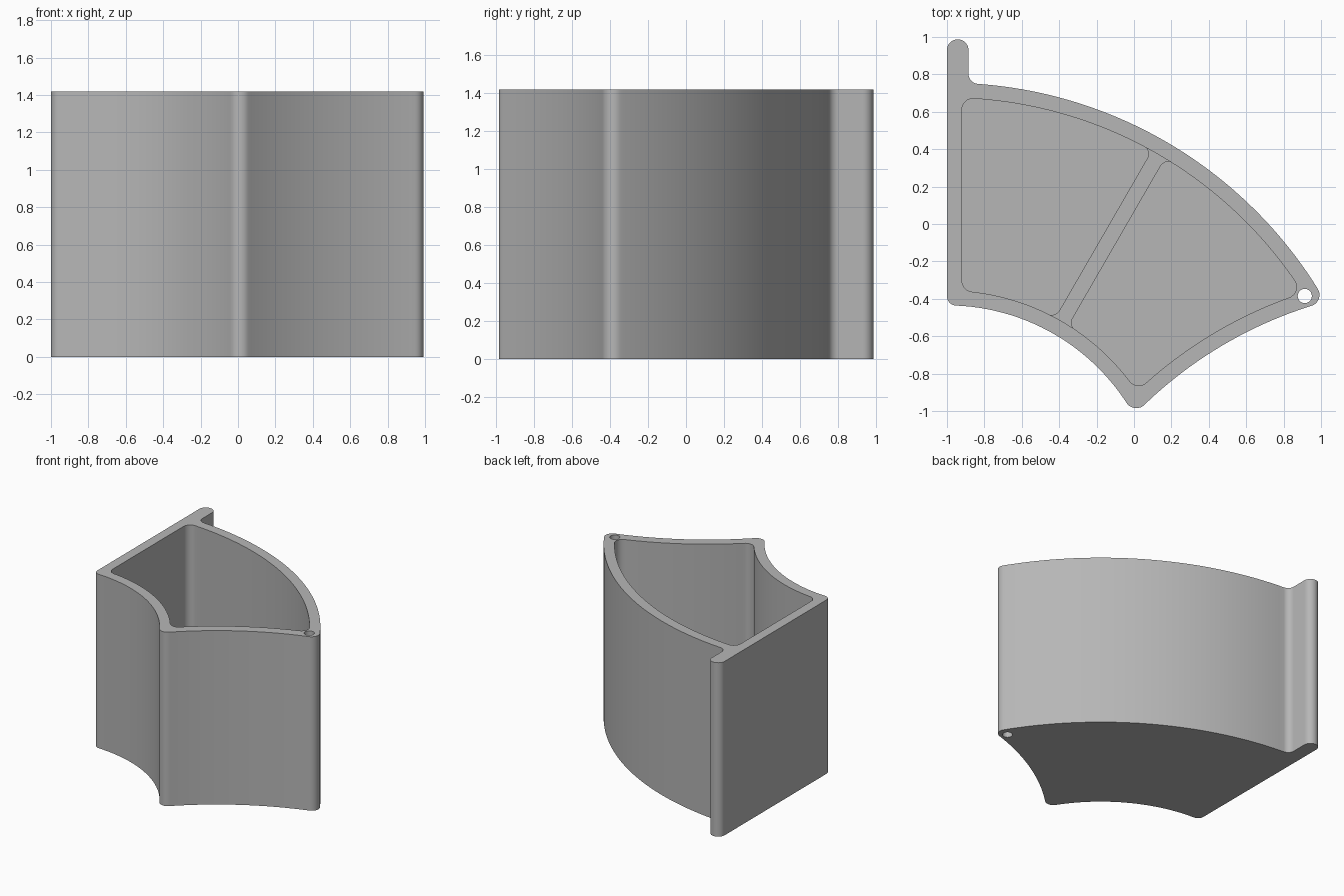
import bpy, bmesh
from math import atan2, cos, sin, pi, sqrt
from mathutils import Vector

if "Cube" in bpy.data.objects:
    bpy.data.objects.remove(bpy.data.objects["Cube"])

HEIGHT, FLOOR, DIVIDER_TOP, WALL = 1.42, 0.08, 0.7, 0.08
HUB = Vector((-1, -1.58))            # shared centre of the two main arcs
R_OUT, R_IN = 2.335, 1.145


def V(x, y):
    return Vector((x, y))


def arc(c, p, q, n):
    a, b = (atan2(v.y - c.y, v.x - c.x) for v in (p, q))
    turn = (b - a + pi) % (2 * pi) - pi
    r = (p - c).length
    pts = [c + r * V(cos(a + turn * i / n), sin(a + turn * i / n)) for i in range(n + 1)]
    pts[0], pts[-1] = p.copy(), q.copy()
    return pts


def at_x(r, x):
    return V(x, HUB.y + sqrt(r * r - (x - HUB.x) ** 2))


def circles_meet(r1, c2, r2, side):
    d = c2 - HUB
    k = (r1 * r1 - r2 * r2 + d.length_squared) / (2 * d.length)
    u = d.normalized()
    return HUB + u * k + V(-u.y, u.x) * side * sqrt(r1 * r1 - k * k)


def trim(poly, dist):
    poly = list(poly)
    while len(poly) > 2 and (poly[1] - poly[0]).length <= dist:
        dist -= (poly[1] - poly[0]).length
        poly.pop(0)
    poly[0] = poly[0] + (poly[1] - poly[0]).normalized() * dist
    return poly


def rounded(edges, radii, steps=8):
    """Closed outline from edge polylines; radii[i] rounds the end of edge i."""
    edges = [list(e) for e in edges]
    bends = []
    for i, r in enumerate(radii):
        j = (i + 1) % len(edges)
        corner = edges[j][0].copy()
        half = (edges[i][-2] - corner).angle(edges[j][1] - corner) / 2
        cut = r * cos(half) / sin(half)
        edges[i] = trim(edges[i][::-1], cut)[::-1]
        edges[j] = trim(edges[j], cut)
        bends.append((corner, sin(half), r))
    out = []
    for i, (corner, w, r) in enumerate(bends):
        out += edges[i]
        if r > 0:
            a, b = edges[i][-1], edges[(i + 1) % len(edges)][0]
            for k in range(1, steps):
                t = k / steps
                f, g, h = (1 - t) ** 2, 2 * w * t * (1 - t), t * t
                out.append((a * f + corner * g + b * h) / (f + g + h))
    clean = []
    for p in out:
        if not clean or (p - clean[-1]).length > 1e-4:
            clean.append(p)
    if (clean[0] - clean[-1]).length < 1e-4:
        clean.pop()
    return clean


def loop(bm, pts, z):
    vs = [bm.verts.new((p.x, p.y, z)) for p in pts]
    es = [bm.edges.new((v, vs[(i + 1) % len(vs)])) for i, v in enumerate(vs)]
    return vs, es


def sides(bm, low, high):
    for i in range(len(low[0])):
        j = (i + 1) % len(low[0])
        bm.faces.new((low[0][i], low[0][j], high[0][j], high[0][i]))


def cap(bm, *loops):
    bmesh.ops.triangle_fill(bm, use_beauty=True, edges=[e for l in loops for e in l[1]])


def finish(bm, name):
    bmesh.ops.recalc_face_normals(bm, faces=bm.faces)
    mesh = bpy.data.meshes.new(name)
    bm.to_mesh(mesh)
    bm.free()
    obj = bpy.data.objects.new(name, mesh)
    bpy.context.collection.objects.link(obj)
    mesh.materials.append(grey)
    bpy.ops.object.select_all(action='DESELECT')
    obj.select_set(True)
    bpy.context.view_layer.objects.active = obj
    bpy.ops.object.shade_smooth_by_angle(angle=0.5)


grey = bpy.data.materials.new("plain grey")
grey.use_nodes = True
grey.diffuse_color = (0.47, 0.47, 0.47, 1)
grey.node_tree.nodes["Principled BSDF"].inputs["Base Color"].default_value = (0.47, 0.47, 0.47, 1)

# Third, shallow concave side
low_tip, side_tip = at_x(R_IN, 0), V(1.025, -0.415)
chord, sag = side_tip - low_tip, 0.08
R_SIDE = (chord.length_squared / 4 + sag * sag) / (2 * sag)
normal = V(-chord.y, chord.x).normalized()
SIDE = (low_tip + side_tip) / 2 - normal * (R_SIDE - sag)

# Outer outline with the upright tab at the back corner
corner, tab_in = V(-1, HUB.y + R_IN), at_x(R_OUT, -0.885)
tab_a, tab_b = V(-1, 0.987), V(-0.885, 0.987)
outline = rounded(
    [[corner, tab_a], [tab_a, tab_b], [tab_b, tab_in],
     arc(HUB, tab_in, side_tip, 48), arc(SIDE, side_tip, low_tip, 24),
     arc(HUB, low_tip, corner, 28)],
    [0.057, 0.057, 0.055, 0.06, 0.06, 0.05])

# Pocket outline, one wall thickness inside
ro, ri, rs = R_OUT - WALL, R_IN + WALL, R_SIDE + WALL
p_low, p_high = at_x(ri, -1 + WALL), at_x(ro, -1 + WALL)
tips = [circles_meet(ro, SIDE, rs, s) for s in (1, -1)]
p_side = min(tips, key=lambda p: (p - side_tip).length)
tips = [circles_meet(ri, SIDE, rs, s) for s in (1, -1)]
p_tip = min(tips, key=lambda p: (p - low_tip).length)
pocket = rounded(
    [[p_low, p_high], arc(HUB, p_high, p_side, 48),
     arc(SIDE, p_side, p_tip, 24), arc(HUB, p_tip, p_low, 28)],
    [0.06, 0.06, 0.06, 0.06])

pin = [V(0.913 + 0.038 * cos(i * pi / 12), -0.385 + 0.038 * sin(i * pi / 12)) for i in range(24)]

# Container shell with pin hole
bm = bmesh.new()
base, rim = loop(bm, outline, 0), loop(bm, outline, HEIGHT)
pin_low, pin_high = loop(bm, pin, 0), loop(bm, pin, HEIGHT)
floor, mouth = loop(bm, pocket, FLOOR), loop(bm, pocket, HEIGHT)
for pair in ((base, rim), (pin_low, pin_high), (floor, mouth)):
    sides(bm, *pair)
cap(bm, base, pin_low)
cap(bm, rim, mouth, pin_high)
cap(bm, floor)
finish(bm, "container_shell")

# Low slanted divider with filleted roots, sunk slightly into the walls
along, across = V(0.5, sqrt(0.75)), V(sqrt(0.75), -0.5)


def on_line(offset, r):
    start = across * offset - HUB
    b = start.dot(along)
    return HUB + start + along * (sqrt(b * b - start.length_squared + r * r) - b)


ro, ri = ro + 0.003, ri - 0.003
l_low, l_high = on_line(-0.114, ri), on_line(-0.114, ro)
r_low, r_high = on_line(-0.032, ri), on_line(-0.032, ro)
fl = [on_line(o, r) for o, r in ((-0.26, ri), (-0.26, ro), (0.11, ro), (0.11, ri))]
deep = [on_line(o, r) for o, r in ((-0.26, ro + 0.03), (0.11, ro + 0.03),
                                   (0.11, ri - 0.03), (-0.26, ri - 0.03))]
divider = rounded(
    [arc(HUB, fl[0], l_low, 6), [l_low, l_high], arc(HUB, l_high, fl[1], 6),
     [fl[1], deep[0]], arc(HUB, deep[0], deep[1], 6), [deep[1], fl[2]],
     arc(HUB, fl[2], r_high, 6), [r_high, r_low], arc(HUB, r_low, fl[3], 6),
     [fl[3], deep[2]], arc(HUB, deep[2], deep[3], 6), [deep[3], fl[0]]],
    [0.05, 0.05, 0, 0, 0, 0, 0.05, 0.05, 0, 0, 0, 0])
bm = bmesh.new()
foot, top = loop(bm, divider, FLOOR - 0.02), loop(bm, divider, DIVIDER_TOP)
sides(bm, foot, top)
cap(bm, foot)
cap(bm, top)
finish(bm, "divider")
